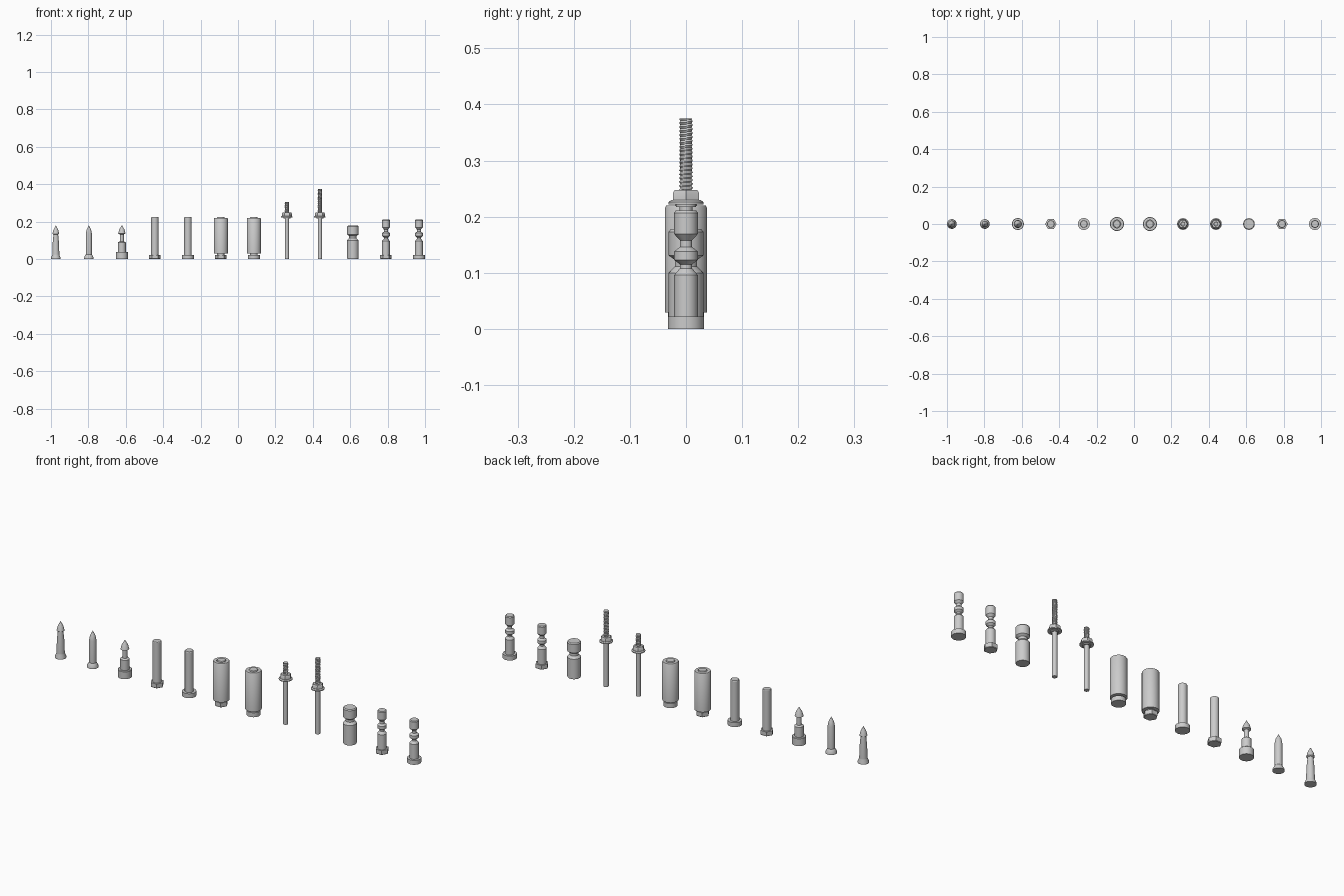
import bpy, bmesh, math

if "Cube" in bpy.data.objects:
    bpy.data.objects.remove(bpy.data.objects["Cube"])

X0, STEP = -0.974, 0.1765


def slot(n):
    return X0 + STEP * n


def finish(bm, name, n):
    me = bpy.data.meshes.new(name)
    bmesh.ops.recalc_face_normals(bm, faces=bm.faces)
    bm.to_mesh(me)
    bm.free()
    ob = bpy.data.objects.new(name, me)
    ob.location.x = slot(n)
    bpy.context.collection.objects.link(ob)
    bpy.ops.object.select_all(action='DESELECT')
    bpy.context.view_layer.objects.active = ob
    ob.select_set(True)
    bpy.ops.object.shade_smooth_by_angle(angle=math.radians(32))
    return ob


def lathe(name, n, prof, sides=32, closed=False, turn=0.0):
    """Revolve (radius, z) points; open profiles get flat caps."""
    bm = bmesh.new()
    rings = []
    for r, z in prof:
        rings.append([bm.verts.new((r * math.cos(turn + 2 * math.pi * i / sides),
                                    r * math.sin(turn + 2 * math.pi * i / sides), z))
                      for i in range(sides)])
    pairs = list(zip(rings, rings[1:]))
    if closed:
        pairs.append((rings[-1], rings[0]))
    for a, b in pairs:
        for i in range(sides):
            j = (i + 1) % sides
            bm.faces.new((a[i], a[j], b[j], b[i]))
    if not closed:
        bm.faces.new(rings[0][::-1])
        bm.faces.new(rings[-1])
    return finish(bm, name, n)


def head(n, hexagonal, h=0.022):
    if hexagonal:
        lathe("hex_head", n, [(0.029, 0), (0.031, 0.002), (0.031, h)], 6)
    else:
        lathe("round_head", n, [(0.032, 0), (0.032, h)])


def thread(name, n, z0, z1, pitch=0.007, r_in=0.0095, r_out=0.0125):
    """Helical thread: radius follows a triangle wave along a spiral."""
    bm = bmesh.new()
    sides, per = 20, 4
    rows = int((z1 - z0) / pitch * per)
    rings = []
    for k in range(rows + 1):
        z = z0 + (z1 - z0) * k / rows
        ring = []
        for i in range(sides):
            a = 2 * math.pi * i / sides
            t = ((z - z0) / pitch - i / sides) % 1.0
            r = r_in + (r_out - r_in) * (1 - abs(2 * t - 1))
            ring.append(bm.verts.new((r * math.cos(a), r * math.sin(a), z)))
        rings.append(ring)
    for a, b in zip(rings, rings[1:]):
        for i in range(sides):
            j = (i + 1) % sides
            bm.faces.new((a[i], a[j], b[j], b[i]))
    bm.faces.new(rings[0][::-1])
    bm.faces.new(rings[-1])
    finish(bm, name, n)


# pointed pins
lathe("barbed_pin", 0, [(0.026, 0), (0.026, 0.006), (0.019, 0.021), (0.019, 0.024),
                        (0.0165, 0.09), (0.0125, 0.13), (0.018, 0.134),
                        (0.013, 0.155), (0.001, 0.178)])
lathe("plain_pin", 1, [(0.026, 0), (0.026, 0.006), (0.019, 0.021), (0.0165, 0.024),
                       (0.0165, 0.134), (0.012, 0.156), (0.001, 0.178)])
lathe("stepped_pin", 2, [(0.032, 0), (0.032, 0.036), (0.030, 0.038), (0.021, 0.038),
                         (0.021, 0.088), (0.018, 0.091), (0.011, 0.093), (0.011, 0.132),
                         (0.020, 0.136), (0.014, 0.157), (0.001, 0.180)])

# plain bolts, and bolts wearing a thick sleeve
for n in (3, 4, 5, 6):
    head(n, n % 2 == 1)
    lathe("bolt_shaft", n, [(0.020, 0.022), (0.020, 0.221), (0.018, 0.224)])
for n in (5, 6):
    lathe("sleeve", n, [(0.021, 0.029), (0.0375, 0.029), (0.0375, 0.216),
                        (0.035, 0.220), (0.021, 0.220)], closed=True)

# threaded studs with flange nuts
for n, top in ((7, 0.305), (8, 0.375)):
    lathe("stud_shaft", n, [(0.0115, 0), (0.0115, 0.224)])
    lathe("flange", n, [(0.018, 0.217), (0.018, 0.222), (0.031, 0.222),
                        (0.031, 0.226), (0.026, 0.230)])
    lathe("hex_nut", n, [(0.027, 0.226), (0.027, 0.242), (0.023, 0.248)], 6)
    thread("stud_thread", n, 0.246, top)

# thick grooved pin
lathe("grooved_pin", 9, [(0.029, 0), (0.031, 0.003), (0.031, 0.100), (0.020, 0.111),
                         (0.020, 0.123), (0.031, 0.131), (0.031, 0.173), (0.027, 0.178)])

# double-grooved bolts
for n in (10, 11):
    head(n, n == 10)
    lathe("waisted_shaft", n, [(0.021, 0.022), (0.021, 0.096), (0.011, 0.108), (0.011, 0.115),
                               (0.021, 0.123), (0.021, 0.138), (0.011, 0.146), (0.011, 0.158),
                               (0.021, 0.169), (0.021, 0.207), (0.018, 0.211)])
